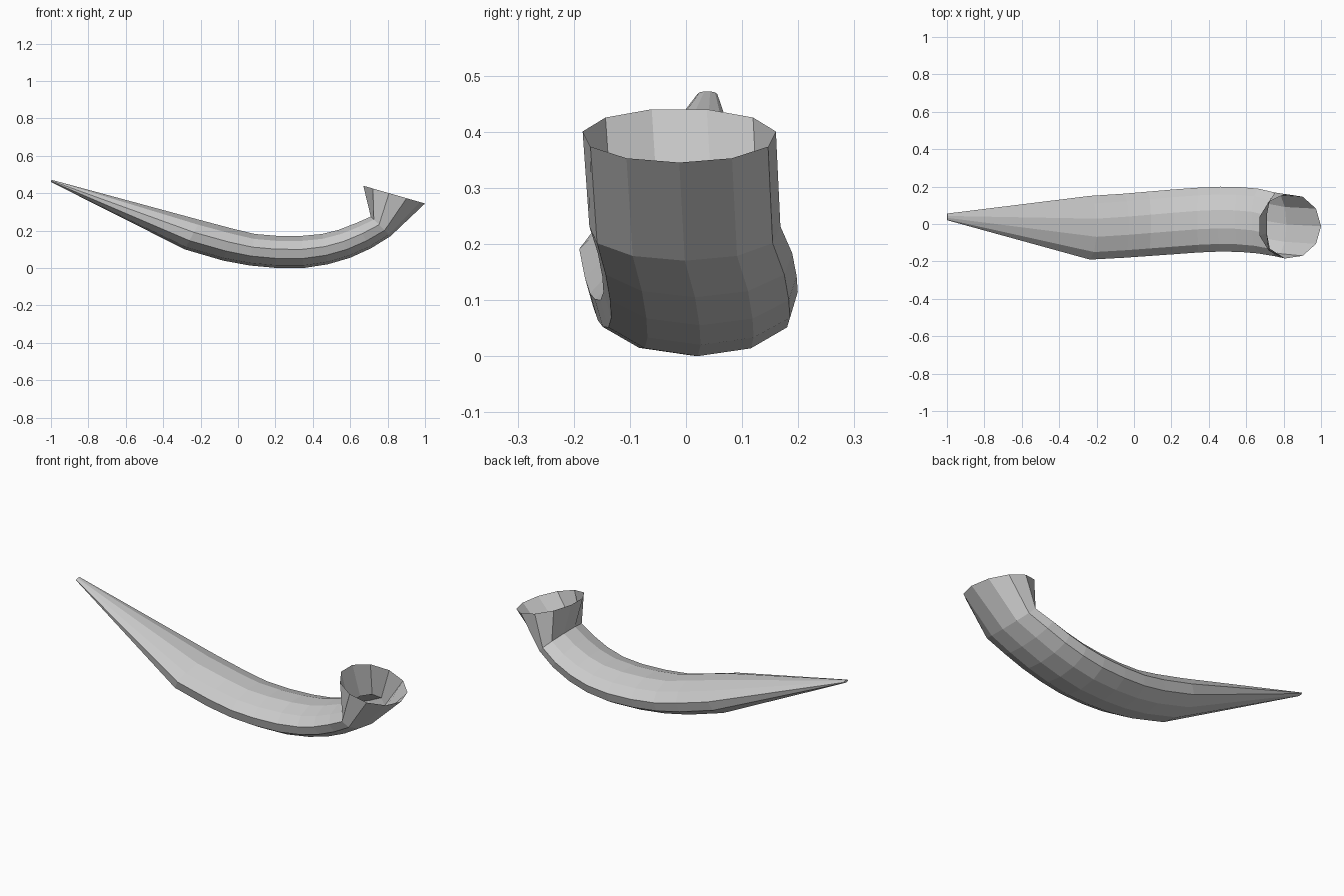
import bpy, bmesh, math
from mathutils import Vector

if "Cube" in bpy.data.objects:
    bpy.data.objects.remove(bpy.data.objects["Cube"])

SIDES = 11

# Sections from tip to rim: outer (x, z), inner (x, z), centre y, half width
SECTIONS = [
    ((-1.00, 0.460), (-0.998, 0.472), 0.038, 0.018),
    ((-0.285, 0.100), (-0.20, 0.256), -0.020, 0.172),
    ((-0.08, 0.040), (-0.03, 0.211), -0.009, 0.173),
    ((0.06, 0.014), (0.09, 0.182), 0.001, 0.174),
    ((0.20, 0.001), (0.21, 0.172), 0.011, 0.175),
    ((0.35, 0.000), (0.34, 0.172), 0.021, 0.175),
    ((0.48, 0.020), (0.45, 0.182), 0.026, 0.175),
    ((0.60, 0.055), (0.54, 0.205), 0.024, 0.175),
    ((0.71, 0.105), (0.63, 0.240), 0.016, 0.175),
    ((0.815, 0.170), (0.71, 0.275), -0.002, 0.172),
    ((1.00, 0.345), (0.67, 0.440), -0.012, 0.174),
]


def ring(bm, outer, inner, y, half_width):
    """Elliptical 11-sided loop with one vertex on the outer curve."""
    a = Vector((outer[0], y, outer[1]))
    b = Vector((inner[0], y, inner[1]))
    radial = (a - b) / (1 + math.cos(math.pi / SIDES))
    centre = a - radial
    verts = []
    for i in range(SIDES):
        t = 2 * math.pi * i / SIDES
        side = Vector((0, half_width * math.sin(t), 0))
        verts.append(bm.verts.new(centre + radial * math.cos(t) + side))
    return verts


# Curved horn with an upturned, open, flared mouth
bm = bmesh.new()
rings = [ring(bm, *s) for s in SECTIONS]
for lower, upper in zip(rings, rings[1:]):
    for i in range(SIDES):
        j = (i + 1) % SIDES
        bm.faces.new((lower[i], lower[j], upper[j], upper[i]))

# Small closed tip
bm.faces.new(rings[0][::-1])
bmesh.ops.recalc_face_normals(bm, faces=bm.faces[:])

mesh = bpy.data.meshes.new("horn")
bm.to_mesh(mesh)
bm.free()
horn = bpy.data.objects.new("horn", mesh)
bpy.context.collection.objects.link(horn)
